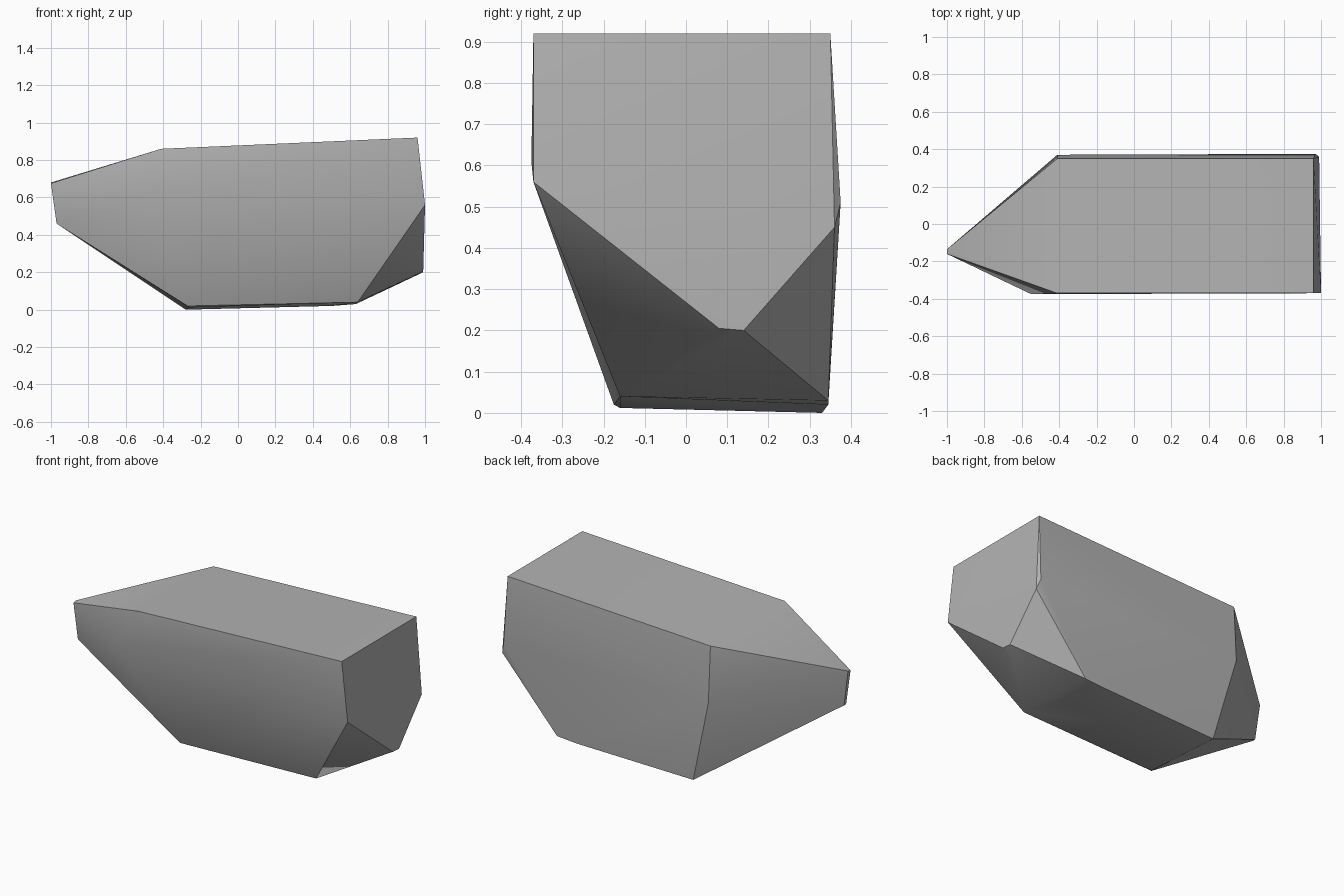
import bpy
import bmesh
import math

cube = bpy.data.objects.get("Cube")
if cube:
    bpy.data.objects.remove(cube, do_unlink=True)

# Stone colour
grey = (0.45, 0.45, 0.45, 1.0)
stone = bpy.data.materials.new("stone grey")
stone.use_nodes = True
stone.diffuse_color = grey
bsdf = stone.node_tree.nodes["Principled BSDF"]
bsdf.inputs["Base Color"].default_value = grey
bsdf.inputs["Roughness"].default_value = 0.9

# Corner points of the boulder, grouped by region
top_rim = [(0.96, -0.37, 0.92), (0.96, 0.35, 0.92),
           (-0.41, 0.35, 0.86), (-0.41, -0.37, 0.86)]
tip = [(-1, -0.16, 0.675), (-1, -0.135, 0.68),
       (-0.97, -0.16, 0.46), (-0.97, -0.14, 0.46)]
waist = [(1, -0.37, 0.56), (-0.55, -0.375, 0.61),
         (0.97, 0.375, 0.51), (-0.41, 0.37, 0.52)]
blunt_end = [(0.99, 0.36, 0.45), (0.99, 0.14, 0.2), (0.99, 0.08, 0.205)]
base = [(0.64, -0.16, 0.04), (0.63, 0.345, 0.03), (0.5, 0.345, 0.02),
        (-0.27, -0.175, 0.02), (-0.26, -0.16, 0.012), (-0.28, 0.33, 0)]

# Boulder: the faceted hull around the corners
bm = bmesh.new()
for point in top_rim + tip + waist + blunt_end + base:
    bm.verts.new(point)
hull = bmesh.ops.convex_hull(bm, input=bm.verts)
loose = [v for v in bm.verts if not v.link_faces]
bmesh.ops.delete(bm, geom=loose, context='VERTS')
bmesh.ops.dissolve_limit(bm, angle_limit=math.radians(1),
                         verts=bm.verts, edges=bm.edges)
bmesh.ops.recalc_face_normals(bm, faces=bm.faces)
mesh = bpy.data.meshes.new("boulder")
bm.to_mesh(mesh)
bm.free()
mesh.materials.append(stone)

boulder = bpy.data.objects.new("boulder", mesh)
bpy.context.collection.objects.link(boulder)

# Soft shading with crisp main ridges
bpy.ops.object.select_all(action='DESELECT')
boulder.select_set(True)
bpy.context.view_layer.objects.active = boulder
bpy.ops.object.shade_smooth_by_angle(angle=math.radians(30))
